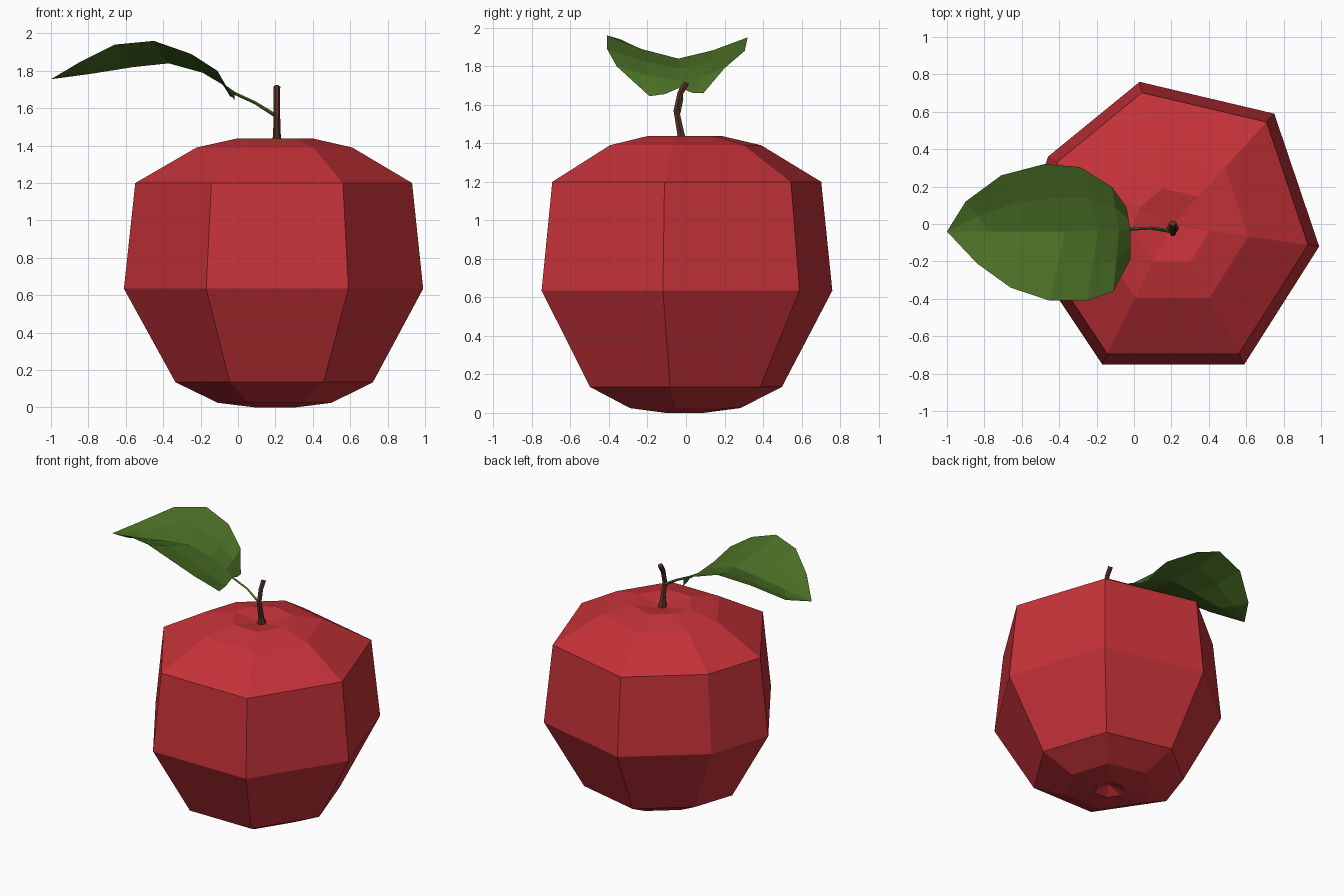
import bpy
from mathutils import Vector

if "Cube" in bpy.data.objects:
    bpy.data.objects.remove(bpy.data.objects["Cube"])


def material(name, rgb):
    m = bpy.data.materials.new(name)
    m.diffuse_color = (*rgb, 1)
    m.use_nodes = True
    m.node_tree.nodes["Principled BSDF"].inputs["Base Color"].default_value = m.diffuse_color
    return m


RED = material("apple red", (0.56, 0.032, 0.04))
GREEN = material("leaf green", (0.068, 0.155, 0.018))
BROWN = material("stem brown", (0.09, 0.032, 0.018))


def make(name, verts, faces, mat):
    me = bpy.data.meshes.new(name)
    me.from_pydata(verts, [], faces)
    me.materials.append(mat)
    ob = bpy.data.objects.new(name, me)
    bpy.context.collection.objects.link(ob)
    return ob


def bridge(n, a, b):
    """Quads between ring a and ring b of n points."""
    return [(a * n + i, a * n + (i + 1) % n, b * n + (i + 1) % n, b * n + i) for i in range(n)]


def tube(name, path, sides, mat):
    """Tapered tube along (x, y, z, radius) points."""
    import math
    pts = [Vector(p[:3]) for p in path]
    verts = []
    for k, p in enumerate(pts):
        t = (pts[min(k + 1, len(pts) - 1)] - pts[max(k - 1, 0)]).normalized()
        u = t.cross(Vector((0, 1, 0))).normalized()
        v = t.cross(u)
        for i in range(sides):
            a = 2 * math.pi * i / sides
            verts.append(p + path[k][3] * (math.cos(a) * u + math.sin(a) * v))
    faces = [f for k in range(len(path) - 1) for f in bridge(sides, k, k + 1)]
    last = (len(path) - 1) * sides
    faces += [tuple(reversed(range(sides))), tuple(range(last, last + sides))]
    return make(name, verts, faces, mat)


# Apple body: an uneven seven-sided outline scaled into rings
cx, cy = 0.2, -0.01
outline = [(0.99, -0.12), (0.75, 0.59), (0.03, 0.76), (-0.46, 0.36),
           (-0.61, -0.09), (-0.17, -0.75), (0.59, -0.75)]
rings = [(0.13, 0.0), (0.38, 0.025), (0.66, 0.135), (1.0, 0.635),
         (0.925, 1.2), (0.52, 1.39), (0.26, 1.437)]
verts = [(cx + (x - cx) * s, cy + (y - cy) * s, z) for s, z in rings for x, y in outline]
n = len(outline)
faces = [f for k in range(len(rings) - 1) for f in bridge(n, k, k + 1)]
bottom, top = len(verts), len(verts) + 1
verts += [(cx, cy - 0.02, 0.05), (cx, cy, 1.40)]
last = (len(rings) - 1) * n
for i in range(n):
    j = (i + 1) % n
    faces += [(bottom, j, i), (top, last + i, last + j)]
make("apple_body", verts, faces, RED)

# Bent woody stem and the thin leaf stalk
tube("stem", [(0.208, -0.02, 1.39, 0.036), (0.208, -0.027, 1.45, 0.021), (0.208, -0.05, 1.57, 0.017),
              (0.208, -0.03, 1.66, 0.017), (0.208, 0.003, 1.715, 0.018)], 6, BROWN)
tube("leaf_stalk", [(0.21, -0.04, 1.555, 0.011), (0.09, -0.022, 1.63, 0.008),
                    (-0.03, -0.028, 1.685, 0.008)], 4, GREEN)

# Leaf: edge / midrib / edge stations, folded up in a soft V
stations = [
    ((-0.02, -0.19, 1.645), (-0.02, -0.03, 1.69), (-0.04, 0.09, 1.66)),
    ((-0.11, -0.36, 1.80), (-0.08, -0.03, 1.725), (-0.12, 0.20, 1.79)),
    ((-0.25, -0.41, 1.89), (-0.19, -0.035, 1.79), (-0.29, 0.305, 1.88)),
    ((-0.45, -0.41, 1.96), (-0.37, -0.04, 1.84), (-0.48, 0.32, 1.95)),
    ((-0.66, -0.34, 1.94), (-0.56, -0.04, 1.82), (-0.71, 0.26, 1.91)),
    ((-0.84, -0.21, 1.85), (-0.78, -0.04, 1.785), (-0.90, 0.12, 1.80)),
]
verts = []
for lo, mid, hi in stations:
    lo, mid, hi = Vector(lo), Vector(mid), Vector(hi)
    sag = Vector((0, 0, -0.012))
    verts += [lo, lo.lerp(mid, 0.5) + sag, mid, mid.lerp(hi, 0.5) + sag, hi]
tip = len(verts)
verts.append((-1.0, -0.04, 1.755))
faces = []
for k in range(len(stations) - 1):
    for i in range(4):
        a = k * 5 + i
        faces.append((a, a + 1, a + 6, a + 5))
faces += [(tip - 5 + i, tip - 4 + i, tip) for i in range(4)]
make("leaf", verts, faces, GREEN)
